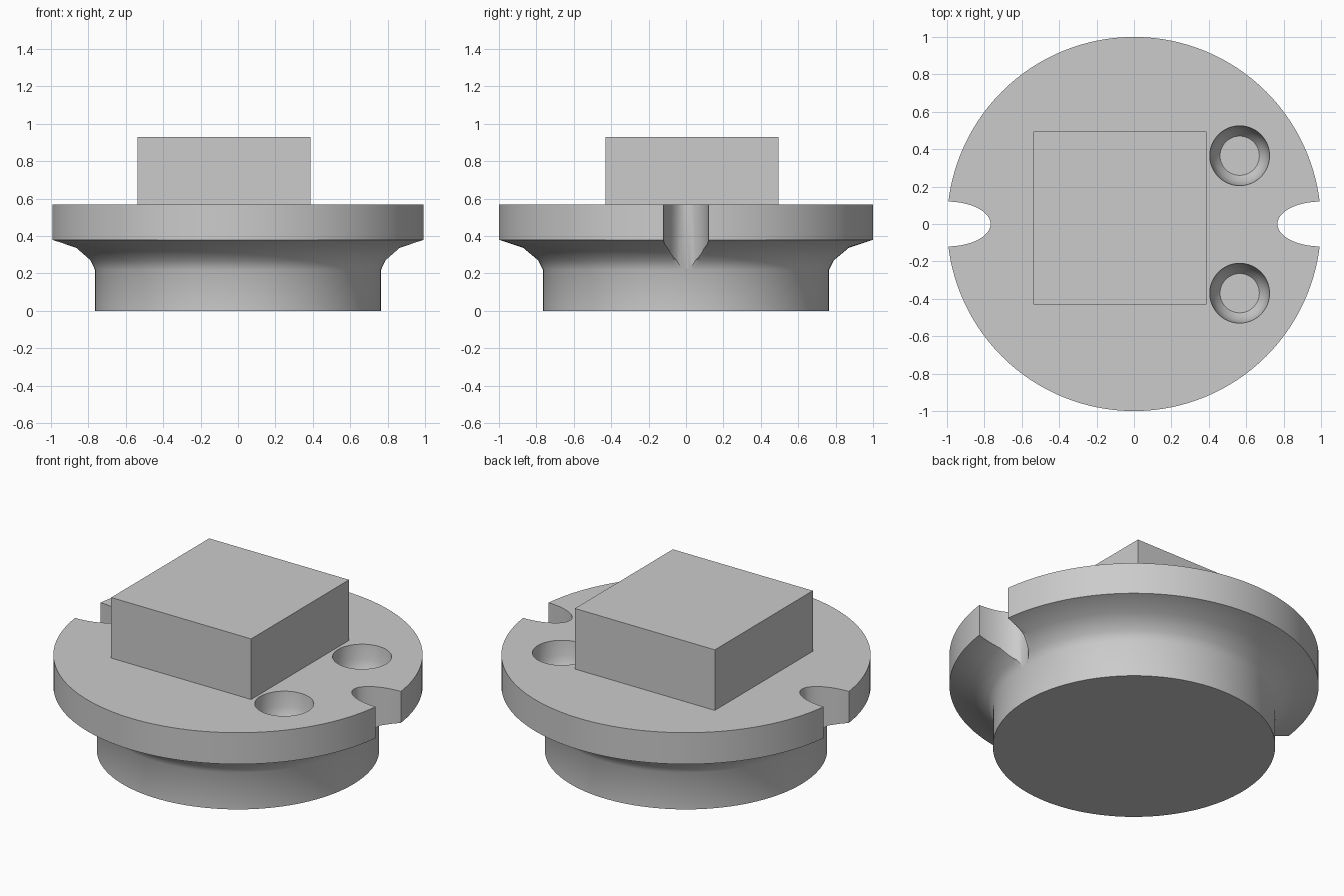
import bpy, bmesh, math

if "Cube" in bpy.data.objects:
    bpy.data.objects.remove(bpy.data.objects["Cube"])

grey = bpy.data.materials.new("plain grey")
grey.use_nodes = True
grey.diffuse_color = (0.6, 0.6, 0.6, 1)
grey.node_tree.nodes["Principled BSDF"].inputs["Base Color"].default_value = (0.6, 0.6, 0.6, 1)


def finish(name, bm):
    bmesh.ops.recalc_face_normals(bm, faces=bm.faces)
    mesh = bpy.data.meshes.new(name)
    bm.to_mesh(mesh)
    bm.free()
    mesh.materials.append(grey)
    obj = bpy.data.objects.new(name, mesh)
    bpy.context.collection.objects.link(obj)
    return obj


def turned(name, profile, sides, centre=(0, 0), stretch=(1, 1)):
    """Closed solid from stacked rings of (radius, height)."""
    bm = bmesh.new()
    rings = []
    for r, z in profile:
        ring = []
        for i in range(sides):
            a = math.tau * i / sides
            ring.append(bm.verts.new((centre[0] + r * stretch[0] * math.cos(a),
                                      centre[1] + r * stretch[1] * math.sin(a), z)))
        rings.append(ring)
    for low, high in zip(rings, rings[1:]):
        for i in range(sides):
            j = (i + 1) % sides
            bm.faces.new((low[i], low[j], high[j], high[i]))
    bm.faces.new(rings[0])
    bm.faces.new(rings[-1])
    return finish(name, bm)


# Round base with a concave flare up to the flange
base = turned("flanged_base", [(0.765, 0), (0.765, 0.22), (0.79, 0.27), (0.87, 0.337),
                               (1, 0.38), (1, 0.568)], 128)

# Oval side notches and two round dimples
cutters = [turned("notch_cutter", [(1, 0.1), (1, 0.8)], 64, (side, 0), (0.233, 0.12))
           for side in (-1, 1)]
bowl = [(0.105, 0.38), (0.135, 0.42), (0.153, 0.48), (0.16, 0.568), (0.16, 0.7)]
cutters += [turned("dimple_cutter", bowl, 48, (0.565, y)) for y in (-0.37, 0.365)]

bpy.context.view_layer.objects.active = base
for cutter in cutters:
    cutter.hide_render = True
    mod = base.modifiers.new("cut", "BOOLEAN")
    mod.operation = "DIFFERENCE"
    mod.solver = "EXACT"
    mod.object = cutter
    bpy.ops.object.modifier_apply(modifier=mod.name)
    bpy.data.objects.remove(cutter)

bpy.ops.object.select_all(action="DESELECT")
base.select_set(True)
bpy.ops.object.shade_smooth_by_angle(angle=math.radians(32))

# Square block on top, set off centre
bm = bmesh.new()
bmesh.ops.create_cube(bm, size=1)
for v in bm.verts:
    v.co.x = v.co.x * 0.925 - 0.075
    v.co.y = v.co.y * 0.925 + 0.033
    v.co.z = v.co.z * 0.365 + 0.7475
finish("top_block", bm)
